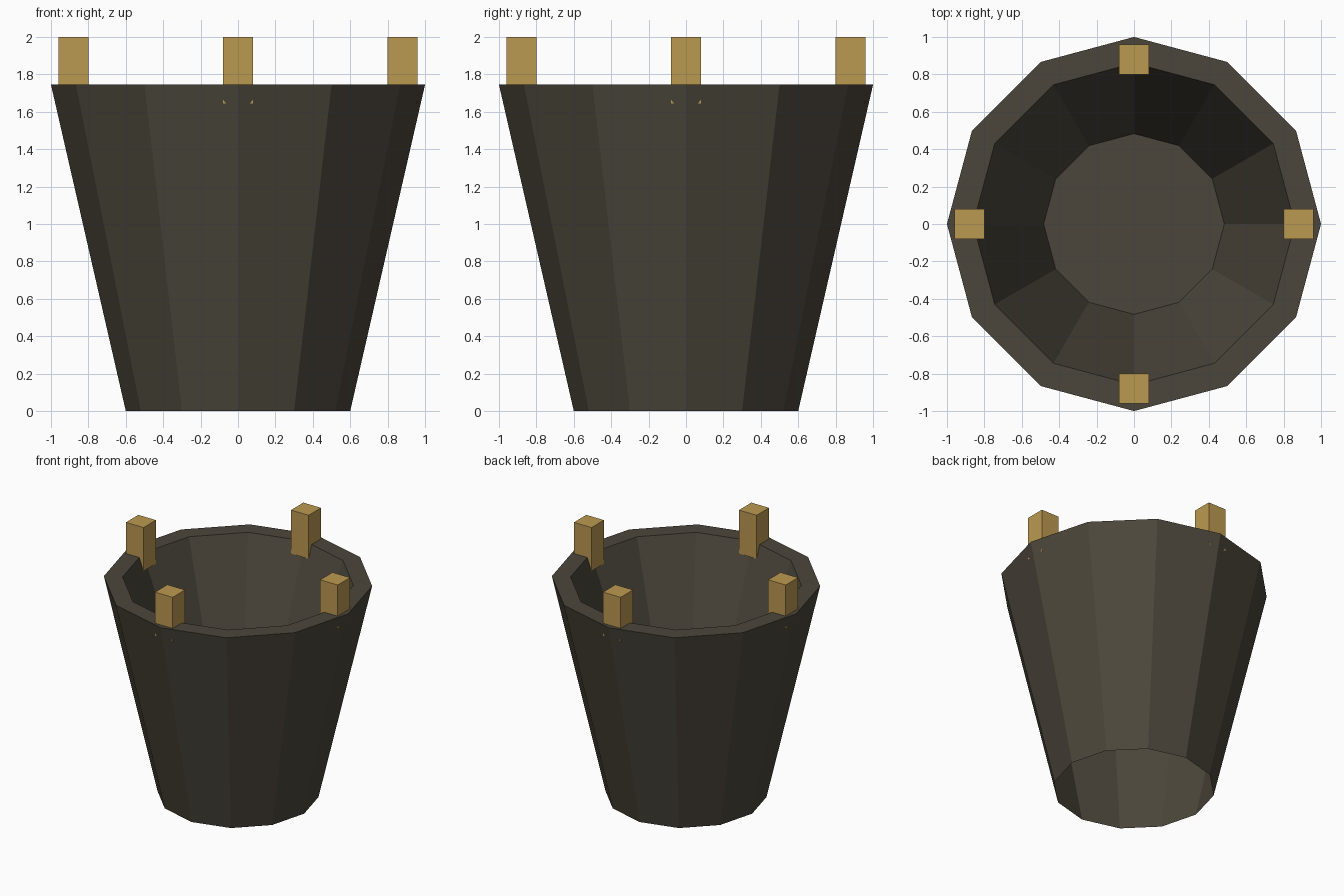
import bpy
import bmesh
from math import cos, sin, pi

cube = bpy.data.objects.get("Cube")
if cube:
    bpy.data.objects.remove(cube, do_unlink=True)


def make_material(name, colour):
    mat = bpy.data.materials.new(name)
    mat.use_nodes = True
    mat.diffuse_color = colour
    mat.node_tree.nodes["Principled BSDF"].inputs["Base Color"].default_value = colour
    return mat


def finish(name, bm, mat):
    mesh = bpy.data.meshes.new(name)
    bm.to_mesh(mesh)
    bm.free()
    mesh.materials.append(mat)
    obj = bpy.data.objects.new(name, mesh)
    bpy.context.collection.objects.link(obj)
    return obj


dark = make_material("dark_grey_brown", (0.071, 0.062, 0.044, 1))
gold = make_material("golden_tan", (0.50, 0.32, 0.083, 1))

# Tapered bucket, open underneath: outer wall, rim, inner wall and raised inner floor
SIDES = 12
profile = [(0.60, 0.0), (1.0, 1.745), (0.86, 1.745), (0.483, 0.75)]
bm = bmesh.new()
rings = [[bm.verts.new((r * cos(2 * pi * i / SIDES), r * sin(2 * pi * i / SIDES), z))
          for i in range(SIDES)] for r, z in profile]
for low, high in zip(rings, rings[1:]):
    for i in range(SIDES):
        j = (i + 1) % SIDES
        bm.faces.new((low[i], low[j], high[j], high[i]))
bm.faces.new(rings[-1])
finish("bucket", bm, dark)

# Four square posts set into the rim, open at their buried ends
SIZE, BOTTOM, TOP = 0.16, 1.643, 2.0
for name, dx, dy in (("left_post", 1, 0), ("right_post", -1, 0),
                     ("back_post", 0, 1), ("front_post", 0, -1)):
    bm = bmesh.new()
    bmesh.ops.create_cube(bm, size=1)
    bmesh.ops.scale(bm, vec=(SIZE, SIZE, TOP - BOTTOM), verts=bm.verts)
    bm.normal_update()
    bmesh.ops.delete(bm, geom=[f for f in bm.faces if f.normal.z < -0.5],
                     context="FACES_ONLY")
    post = finish(name, bm, gold)
    post.location = (0.88 * dx, 0.88 * dy, (TOP + BOTTOM) / 2)
